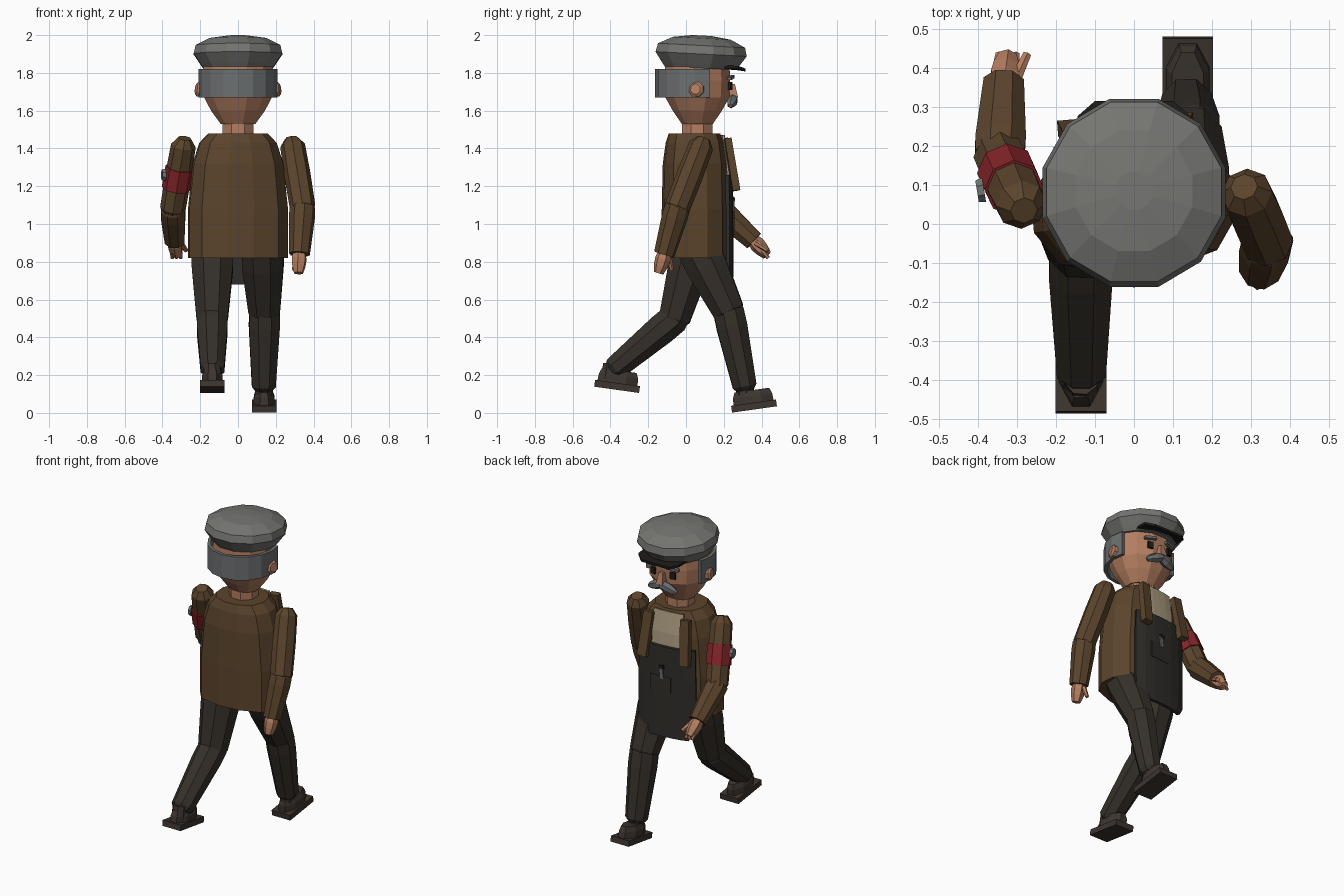
import bpy, bmesh
from math import sin, cos, pi, radians
from mathutils import Vector, Matrix, Euler

if "Cube" in bpy.data.objects:
    bpy.data.objects.remove(bpy.data.objects["Cube"])


def material(name, r, g, b):
    m = bpy.data.materials.new(name)
    m.use_nodes = True
    m.diffuse_color = (r, g, b, 1)
    m.node_tree.nodes["Principled BSDF"].inputs["Base Color"].default_value = (r, g, b, 1)
    return m


SKIN = material("skin", .46, .21, .12)
JACKET = material("brown jacket", .105, .058, .025)
TROUSER = material("dark trousers", .036, .029, .022)
APRON = material("apron charcoal", .03, .027, .023)
SHOE = material("shoe brown", .047, .035, .028)
CAP = material("cap grey", .175, .175, .165)
HAIR = material("hair grey", .15, .16, .165)
SHIRT = material("shirt beige", .42, .34, .22)
RED = material("armband red", .24, .018, .022)
DARK = material("near black", .012, .011, .010)


def finish(name, bm, mat, matrix=None):
    if matrix:
        bm.transform(matrix)
    bmesh.ops.recalc_face_normals(bm, faces=bm.faces)
    me = bpy.data.meshes.new(name)
    bm.to_mesh(me)
    bm.free()
    me.materials.append(mat)
    ob = bpy.data.objects.new(name, me)
    bpy.context.collection.objects.link(ob)
    return ob


def loft(name, rings, mat, matrix=None, closed=True, caps=True):
    """Skin a list of point rings."""
    bm = bmesh.new()
    vs = [[bm.verts.new(p) for p in ring] for ring in rings]
    n = len(vs[0])
    for a, b in zip(vs, vs[1:]):
        for i in range(n if closed else n - 1):
            j = (i + 1) % n
            bm.faces.new((a[i], a[j], b[j], b[i]))
    if caps:
        bm.faces.new(vs[0])
        bm.faces.new(vs[-1])
    return finish(name, bm, mat, matrix)


def ring(z, rx, ry, cy=0.0, n=12, power=2.0):
    """Superellipse ring with a flat towards each axis."""
    pts = []
    for i in range(n):
        a = 2 * pi * (i + .5) / n
        c, s = cos(a), sin(a)
        k = (abs(c) ** power + abs(s) ** power) ** (-1 / power)
        pts.append((rx * c * k, cy + ry * s * k, z))
    return pts


def limb(name, p, q, stations, mat, n=8):
    """Faceted segment from p to q; stations are (fraction, radius)."""
    p, q = Vector(p), Vector(q)
    d = q - p
    m = Matrix.Translation(p) @ d.to_track_quat('Z', 'Y').to_matrix().to_4x4()
    return loft(name, [ring(t * d.length, r, r, 0, n) for t, r in stations], mat, m)


def box(name, loc, size, mat, rot=(0, 0, 0), top=(1, 1)):
    """Box with an optionally tapered top."""
    bm = bmesh.new()
    bmesh.ops.create_cube(bm, size=1)
    for v in bm.verts:
        if v.co.z > 0:
            v.co.x *= top[0]
            v.co.y *= top[1]
        v.co = Vector(v.co[i] * size[i] for i in range(3))
    m = Matrix.Translation(loc) @ Euler([radians(a) for a in rot]).to_matrix().to_4x4()
    return finish(name, bm, mat, m)


def plate(ob, thickness):
    mod = ob.modifiers.new("thickness", 'SOLIDIFY')
    mod.thickness = thickness
    mod.offset = 0


# Torso, twisted a little by the stride
MID = .045
TWIST = Matrix.Translation((0, MID, 0)) @ Matrix.Rotation(radians(5), 4, 'Z') @ Matrix.Translation((0, -MID, 0))
TORSO = [(.82, .265, .17), (1.08, .265, .17), (1.32, .24, .165), (1.43, .205, .15), (1.48, .155, .135)]
loft("jacket_body", [ring(z, rx, ry, MID, 12, 2.6) for z, rx, ry in TORSO], JACKET, TWIST)
loft("neck", [ring(z, .088, .088, .06, 8) for z in (1.45, 1.58)], SKIN)


def front(x, z, gap):
    """Depth just in front of the torso."""
    rx, ry = (.265, .17) if z < 1.2 else (.265 - (z - 1.2) * .2, .17 - max(0, z - 1.3) * .15)
    return MID + ry * (1 - (abs(x) / rx) ** 2.6) ** (1 / 2.6) + gap


# Apron with clipped lower corners, shirt front, pocket and tool
rows = []
for z, w in ((.68, .15), (.73, .185), (.82, .19), (1.05, .19), (1.26, .185)):
    rows.append([(w * f, front(w * f, max(z, .82), .022), z) for f in (-1, -.7, -.35, 0, .35, .7, 1)])
plate(loft("apron", rows, APRON, TWIST, closed=False, caps=False), .02)
rows = [[(x, front(x, z, .008), z) for x in (-.1, -.05, 0, .05, .1)] for z in (1.22, 1.34, 1.42, 1.47)]
plate(loft("shirt_front", rows, SHIRT, TWIST, closed=False, caps=False), .012)
box("apron_pocket", (.01, .24, 1.02), (.14, .02, .1), APRON, (0, 0, 5))
box("tool_handle", (0, .248, 1.09), (.022, .016, .07), HAIR, (0, 8, 5))
box("tool_tip", (-.002, .248, 1.13), (.03, .018, .02), DARK, (0, 8, 5))

# Hanging jacket fronts
for side, label in ((1, "left"), (-1, "right")):
    x = -.02 + side * .135
    box(label + "_jacket_front", (x, .235 + .008 * side, 1.315), (.06, .04, .28), JACKET, (9, side * -4, 5), (1, .9))

# Arms: forward right arm, trailing left arm
ARMS = {"left": ((.285, .09, 1.44), (.342, -.045, 1.09), (.325, -.115, .84), (.32, -.145, .74)),
        "right": ((-.285, .04, 1.44), (-.345, .175, 1.08), (-.335, .36, .91), (-.325, .43, .835))}
for label, (shoulder, elbow, wrist, tip) in ARMS.items():
    limb(label + "_upper_arm", shoulder, elbow, [(-.04, .035), (.07, .066), (.5, .07), (1, .068), (1.07, .05)], JACKET)
    limb(label + "_forearm", elbow, wrist, [(-.12, .045), (0, .068), (.2, .07), (1, .056)], JACKET)
    limb(label + "_hand", wrist, tip, [(-.1, .034), (.25, .042), (.6, .038), (1, .026)], SKIN, 6)
s, e = (Vector(v) for v in ARMS["right"][:2])
limb("armband", s.lerp(e, .39), s.lerp(e, .7), [(0, .076), (1, .077)], RED)
badge = s.lerp(e, .5) + Vector((-.07, -.02, 0))
limb("armband_badge", badge, badge + Vector((-.018, -.003, 0)), [(0, .034), (1, .03)], CAP)
limb("left_thumb", (.31, -.09, .82), (.295, -.075, .755), [(0, .016), (1, .011)], SKIN, 6)
limb("right_thumb", (-.305, .37, .9), (-.275, .435, .86), [(0, .017), (1, .012)], SKIN, 6)
for i in range(3):
    x = -.35 + i * .022
    limb("right_finger_%d" % (i + 1), (x, .405, .86), (x + .003, .435, .82), [(0, .014), (1, .01)], SKIN, 6)

# Legs and shoes: label, hip, knee, ankle, sole centre, pitch
LEGS = (("left", (.13, .06, .88), (.14, .225, .54), (.136, .315, .12), (.138, .36, .036), 8),
        ("right", (-.135, .045, .88), (-.137, -.06, .5), (-.135, -.395, .22), (-.136, -.365, .14), -8))
for label, hip, knee, ankle, sole, pitch in LEGS:
    limb(label + "_thigh", hip, knee, [(0, .118), (.3, .118), (1, .09), (1.08, .07)], TROUSER)
    limb(label + "_shin", knee, ankle, [(-.1, .065), (0, .087), (.2, .088), (.95, .068), (1, .05)], TROUSER)
    tilt = Matrix.Translation(sole) @ Matrix.Rotation(radians(pitch), 4, 'X')
    box(label + "_sole", sole, (.13, .24, .036), SHOE, (pitch, 0, 0))
    loft(label + "_shoe_upper", [ring(z, rx, ry, .0, 8, 3) for z, rx, ry in
         ((.01, .058, .11), (.055, .055, .107), (.085, .042, .095))], SHOE, tilt)
    limb(label + "_ankle", Vector(ankle) + Vector((0, 0, .04)), tilt @ Vector((0, -.045, .03)),
         [(0, .045), (1, .05)], SHOE)

# Head, with the hair wrapped round the back
HEAD = [(1.53, .095, .085), (1.6, .148, .135), (1.67, .185, .175), (1.76, .193, .18), (1.87, .185, .175)]
loft("head", [ring(z, rx, ry, .06) for z, rx, ry in HEAD], SKIN)
arc = [radians(160 + 22 * i) for i in range(11)]
hair = loft("hair", [[(.2 * cos(a), .055 + .208 * sin(a), z) for a in arc] for z in (1.67, 1.82)],
            HAIR, closed=False, caps=False)
plate(hair, .02)

# Face details
for side, label in ((1, "left"), (-1, "right")):
    limb(label + "_ear", (side * .185, .06, 1.71), (side * .222, .05, 1.715), [(0, .04), (.7, .042), (1, .028)], SKIN, 8)
    box(label + "_eye", (side * .07, .234, 1.73), (.035, .014, .042), DARK, (0, 0, side * -14))
    box(label + "_eyebrow", (side * .073, .238, 1.775), (.075, .022, .016), HAIR, (0, side * 8, side * -14))
    limb(label + "_moustache", (0, .25, 1.665), (side * .1, .235, 1.625),
         [(0, .026), (.4, .03), (.8, .022), (1, .01)], HAIR, 6)
box("nose", (0, .248, 1.705), (.045, .055, .07), SKIN, (0, 0, 0), (.6, .4))

# Flat cap and peak, tipped slightly forward
TIP = Matrix.Translation((0, .08, 1.9)) @ Matrix.Rotation(radians(-3), 4, 'X')
CAP_PROFILE = ((-.075, .19), (-.055, .205), (.0, .243), (.045, .232), (.083, .155), (.098, .05))
loft("cap", [ring(z, r, r * 1.03) for z, r in CAP_PROFILE], CAP, TIP)
peak = []
for z in (-.068, -.053):
    peak.append([(-.15, .12, z), (.15, .12, z), (.145, .2, z), (.1, .24, z - .012),
                 (-.1, .24, z - .012), (-.145, .2, z)])
loft("cap_peak", peak, DARK, TIP)
